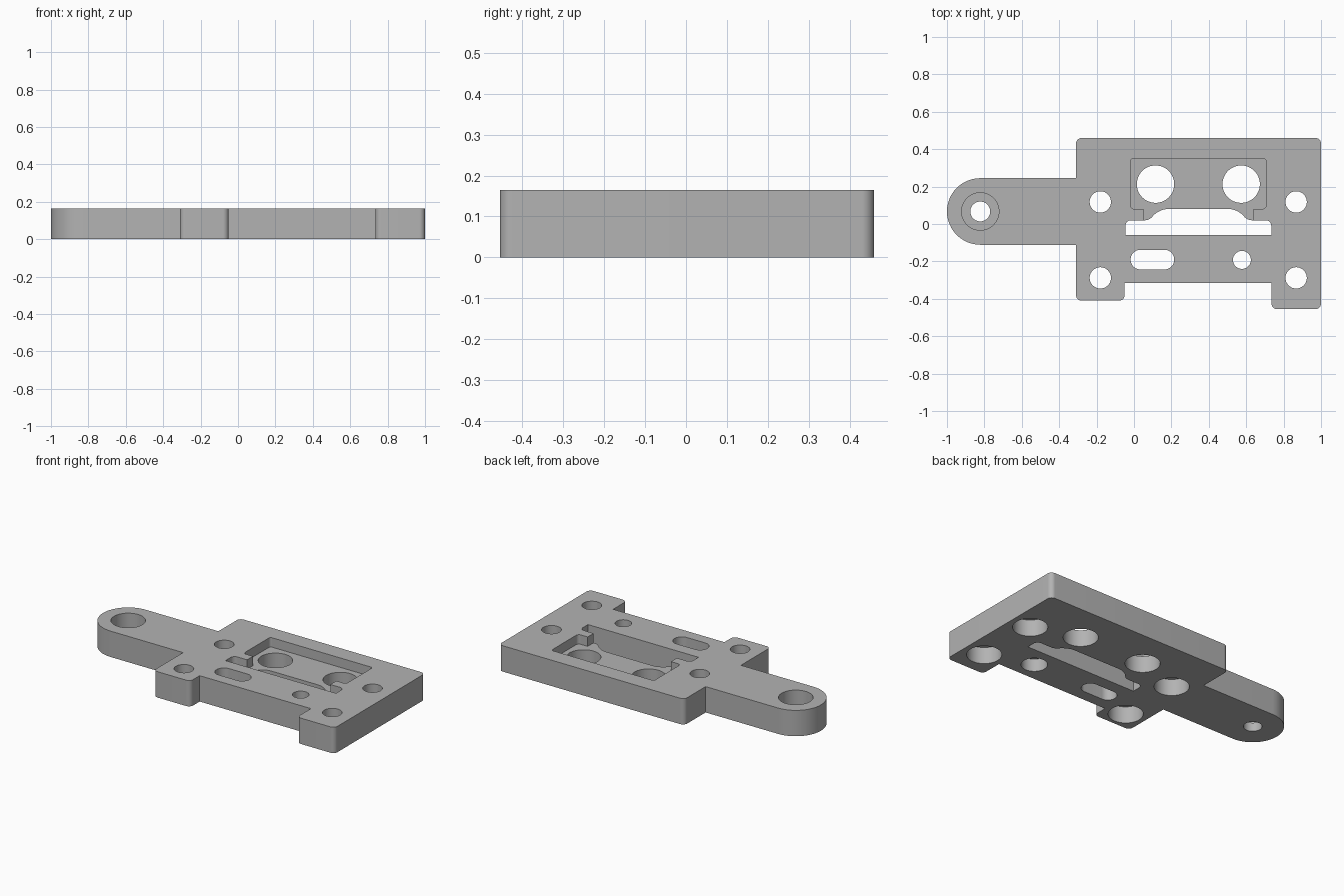
import bpy, bmesh, math
from mathutils import Vector

if "Cube" in bpy.data.objects:
    bpy.data.objects.remove(bpy.data.objects["Cube"], do_unlink=True)

THICK = 0.165

grey = bpy.data.materials.new("plain grey")
grey.use_nodes = True
colour = (0.45, 0.45, 0.45, 1)
grey.diffuse_color = colour
grey.node_tree.nodes["Principled BSDF"].inputs["Base Color"].default_value = colour


def rounded(corners, steps=12):
    """Outline from (x, y, radius) corners, each rounded by a tangent arc."""
    pts = []
    for i, (x, y, r) in enumerate(corners):
        p = Vector((x, y))
        u = (Vector(corners[i - 1][:2]) - p).normalized()
        v = (Vector(corners[(i + 1) % len(corners)][:2]) - p).normalized()
        for k in range(steps + 1 if r else 1):
            t = k / steps * math.pi / 2
            q = p + r * ((1 - math.sin(t)) * u + (1 - math.cos(t)) * v)
            if not pts or (q - pts[-1]).length > 1e-5:
                pts.append(q)
    if (pts[0] - pts[-1]).length < 1e-5:
        pts.pop()
    return pts


def prism(name, corners, z0, z1):
    bm = bmesh.new()
    face = bm.faces.new([bm.verts.new((p.x, p.y, z0)) for p in rounded(corners)])
    top = bmesh.ops.extrude_face_region(bm, geom=[face])["geom"]
    bmesh.ops.translate(bm, vec=(0, 0, z1 - z0),
                        verts=[g for g in top if isinstance(g, bmesh.types.BMVert)])
    bmesh.ops.recalc_face_normals(bm, faces=bm.faces)
    mesh = bpy.data.meshes.new(name)
    bm.to_mesh(mesh)
    bm.free()
    mesh.materials.append(grey)
    obj = bpy.data.objects.new(name, mesh)
    bpy.context.collection.objects.link(obj)
    return obj


def box(x0, x1, y0, y1, r):
    return [(x0, y0, r), (x1, y0, r), (x1, y1, r), (x0, y1, r)]


def circle(x, y, r):
    return box(x - r, x + r, y - r, y + r, r)


def mirrored(half, centre):
    """Complete a symmetric outline from its left half."""
    return half + [(2 * centre - x, y, r) for x, y, r in reversed(half)]


# Plate outline with round-ended tab and two feet
R = 0.03
plate = prism("mounting_plate", [
    (-0.31, 0.46, R), (-0.31, 0.245, 0), (-1, 0.245, 0.178), (-1, -0.111, 0.178),
    (-0.31, -0.111, 0), (-0.31, -0.41, R), (-0.05, -0.41, R), (-0.05, -0.315, 0),
    (0.735, -0.315, 0), (0.735, -0.455, R), (1, -0.455, R), (1, 0.46, R)], 0, THICK)

LOW, HIGH = -0.1, THICK + 0.1
cutters = []


def cut(corners, z0=LOW, z1=HIGH):
    cutters.append(prism("cutter", corners, z0, z1))


# Four screw holes, counterbored from below
for x in (-0.18, 0.867):
    for y in (0.118, -0.288):
        cut(circle(x, y, 0.057))
        cut(circle(x, y, 0.1), LOW, 0.105)

# Small hole with lower counterbore, and the oblong hole
cut(circle(0.577, -0.192, 0.048))
cut(circle(0.577, -0.192, 0.075), LOW, 0.08)
cut(box(-0.018, 0.215, -0.243, -0.138, 0.052))

# Tab hole with upper counterbore
cut(circle(-0.822, 0.067, 0.053))
cut(circle(-0.822, 0.067, 0.1), 0.055, HIGH)

# Recessed pocket with two large holes
MID = 0.344
cut(mirrored([(-0.018, 0.35, 0.015), (-0.018, 0.08, 0.02), (0.05, 0.08, 0),
              (0.05, 0, 0)], MID), 0.105, HIGH)
for x in (0.115, 0.573):
    cut(circle(x, 0.213, 0.1))

# Through slot with arched upper edge
cut(mirrored([(MID - 0.1, 0.08, 0), (0.125, 0.08, 0.055), (0.085, 0.02, 0.025),
              (-0.046, 0.02, 0.03), (-0.046, -0.06, 0)], MID))

# Apply the cuts
bpy.context.view_layer.objects.active = plate
for c in cutters:
    c.hide_render = True
    mod = plate.modifiers.new("cut", "BOOLEAN")
    mod.operation, mod.solver, mod.object = "DIFFERENCE", "EXACT", c
    bpy.ops.object.modifier_apply(modifier=mod.name)
for c in cutters:
    bpy.data.objects.remove(c, do_unlink=True)

# Smooth walls with sharp rims
bpy.ops.object.select_all(action="DESELECT")
plate.select_set(True)
bpy.ops.object.shade_smooth_by_angle(angle=math.radians(30))
